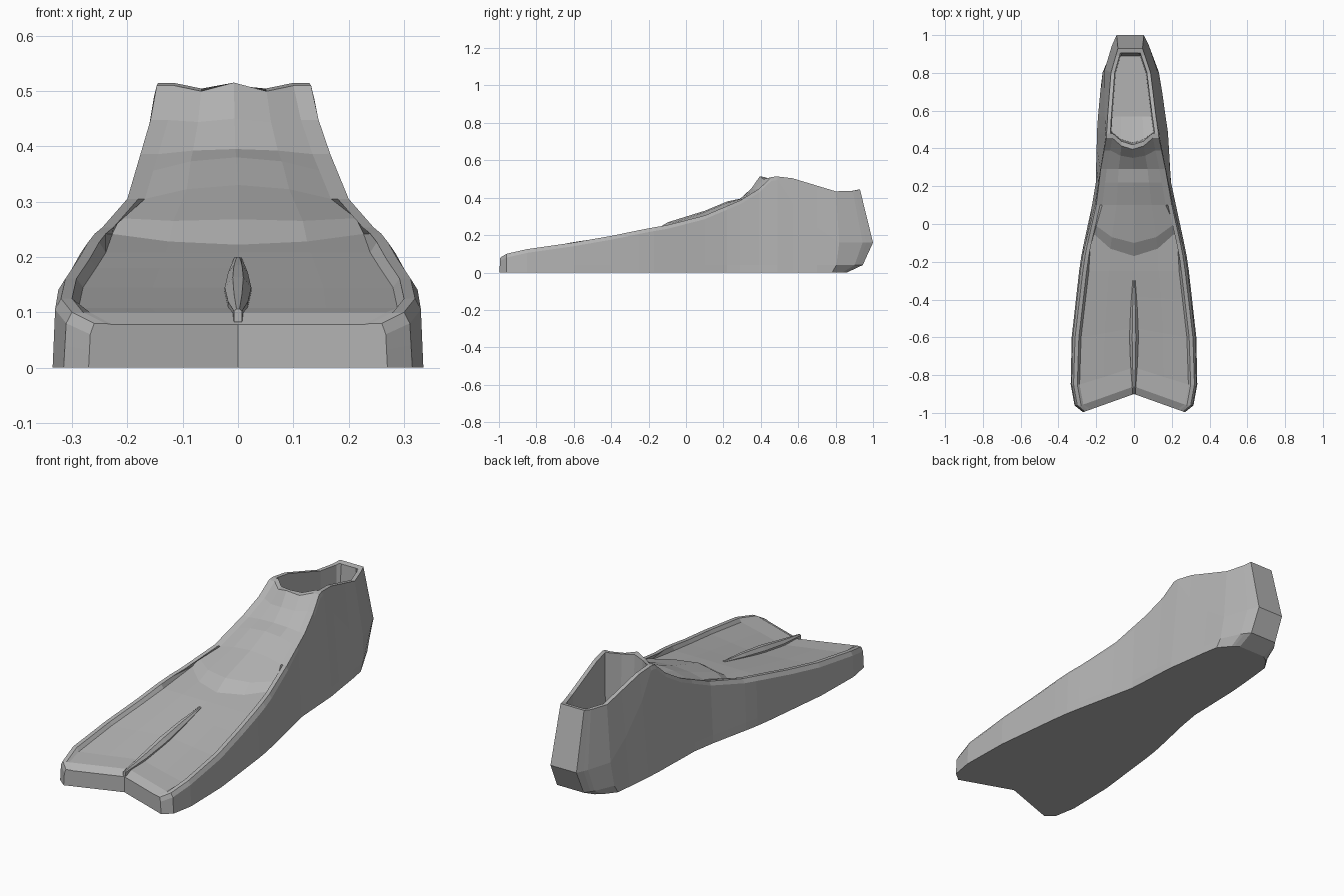
import bpy, bmesh

cube = bpy.data.objects.get("Cube")
if cube:
    bpy.data.objects.remove(cube)

rubber = bpy.data.materials.new("grey rubber")
rubber.use_nodes = True
grey = (0.45, 0.45, 0.45, 1)
rubber.diffuse_color = grey
rubber.node_tree.nodes["Principled BSDF"].inputs["Base Color"].default_value = grey


def ramp(t, pts):
    """Piecewise linear lookup, clamped at both ends."""
    if t <= pts[0][0]:
        return pts[0][1]
    for (a, p), (b, q) in zip(pts, pts[1:]):
        if t <= b:
            return p + (q - p) * (t - a) / (b - a)
    return pts[-1][1]


def add_object(name, bm):
    bmesh.ops.recalc_face_normals(bm, faces=bm.faces)
    mesh = bpy.data.meshes.new(name)
    bm.to_mesh(mesh)
    bm.free()
    mesh.materials.append(rubber)
    obj = bpy.data.objects.new(name, mesh)
    bpy.context.collection.objects.link(obj)
    return obj


# Lengthwise profiles: sole half width, rim half width, rim height
SOLE = [(-1, .27), (-.96, .315), (-.85, .335), (-.6, .33), (-.2, .285), (0, .245),
        (.13, .215), (.2, .2), (.5, .187), (.8, .152), (.88, .115), (.93, .075)]
TOP = [(-1, .26), (-.96, .3), (-.85, .32), (-.6, .312), (-.2, .265), (0, .225),
       (.1, .2), (.3, .17), (.45, .14), (.8, .105), (.93, .065)]
RIM = [(-1, .08), (-.96, .1), (-.85, .125), (-.5, .175), (-.2, .237), (0, .27),
       (.1, .305), (.3, .39), (.41, .46), (.46, .515), (.55, .51), (.83, .425), (.93, .445)]
HEEL = [(0, -.07), (.04, .015), (.16, .07), (.445, 0)]

# Stations: y, centre height of the upper surface (None = rim), backward sweep at the sides
ROWS = [(-1, .078, 0), (-.96, .1, 0), (-.85, .108, 0), (-.6, .145, 0), (-.4, .18, 0),
        (-.25, .208, 0), (-.17, .222, .13), (-.1, .268, .1), (.1, .33, 0), (.22, .38, 0),
        (.29, .395, 0), (.35, .45, .04), (.395, .515, .06), (.42, .51, .06),
        (.43, .1, .06), (.57, .06, 0), (.7, .06, 0), (.8, .06, 0), (.89, .06, 0),
        (.905, None, 0), (.93, None, 0)]


def section(y, surf, sweep):
    """Closed ring: right side up, across the top, left side down, sole centre."""
    ys = y + sweep if y > .3 else y
    rim, wb, wt = ramp(ys, RIM), ramp(ys, SOLE), ramp(ys, TOP)
    cx = ramp(y, [(.1, 0), (.5, -.01), (.93, -.02)])
    notch = .1 * ramp(y, [(-.9, 1), (-.3, 0)])
    heel = ramp(y, [(.75, 0), (.93, 1)])
    in_hole = y > .425 and surf is not None
    surf = rim if surf is None else surf

    def side(x, z):
        return (x, ys + heel * ramp(z, HEEL), z)

    low = min(.04, rim * .4)
    mid = ramp(y, [(.45, rim - .02), (.8, .16)])
    bend = ramp(y, [(-.2, .3), (.3, .9), (.45, .9), (.8, .3)])
    half = [side(wb, 0), side(wb + (wt - wb) * bend * low / mid, low),
            side(wb + (wt - wb) * bend, mid), side(wt, rim), (wt - .02, ys, rim)]
    wi = wt - (.025 if in_hole else .032)
    for u in (1, .55):
        yy = y + sweep * u * u
        if in_hole:
            edge = surf
        else:
            edge = ramp(yy, RIM) if y > -.15 else surf + sweep * .15
        half.append((wi * u, yy, surf + (edge - surf) * u * u))
    centre, sole = (0, y, surf), (0, y + heel * HEEL[0][1], 0)
    ring = half + [centre] + [(-x, v, z) for x, v, z in reversed(half)] + [sole]
    return [(x + cx, v + notch * max(0, 1 - abs(x) / .28), z) for x, v, z in ring]


# Fin body: loft of all stations, with blade, toe step and foot opening
bm = bmesh.new()
rings = [[bm.verts.new(p) for p in section(*row)] for row in ROWS]
n = len(rings[0])
for a, b in zip(rings, rings[1:]):
    for i in range(n):
        j = (i + 1) % n
        bm.faces.new((a[i], a[j], b[j], b[i]))
# Notched front edge
front = rings[0]
bm.faces.new(front[:8] + [front[15]])
bm.faces.new(front[7:])
# Sloped heel
back = rings[-1]
bm.faces.new([back[15], back[0], back[1], back[13], back[14]])
bm.faces.new([back[1], back[2], back[12], back[13]])
bm.faces.new(back[2:13])
add_object("fin_body", bm)

# Tapered rib along the middle of the blade
bm = bmesh.new()
rib = []
for y, w, h in [(-.9, .007, .004), (-.75, .018, .014), (-.6, .024, .018),
                (-.45, .018, .014), (-.3, .007, .002)]:
    z = ramp(y, [(-.85, .102), (-.6, .145), (-.4, .18), (-.3, .198)])
    rib.append([bm.verts.new(p) for p in ((-w, y, z - .02), (-w, y, z), (-w * .4, y, z + h),
                                          (w * .4, y, z + h), (w, y, z), (w, y, z - .02))])
for a, b in zip(rib, rib[1:]):
    for i in range(6):
        j = (i + 1) % 6
        bm.faces.new((a[i], a[j], b[j], b[i]))
bm.faces.new(rib[0])
bm.faces.new(rib[-1])
add_object("blade_rib", bm)
